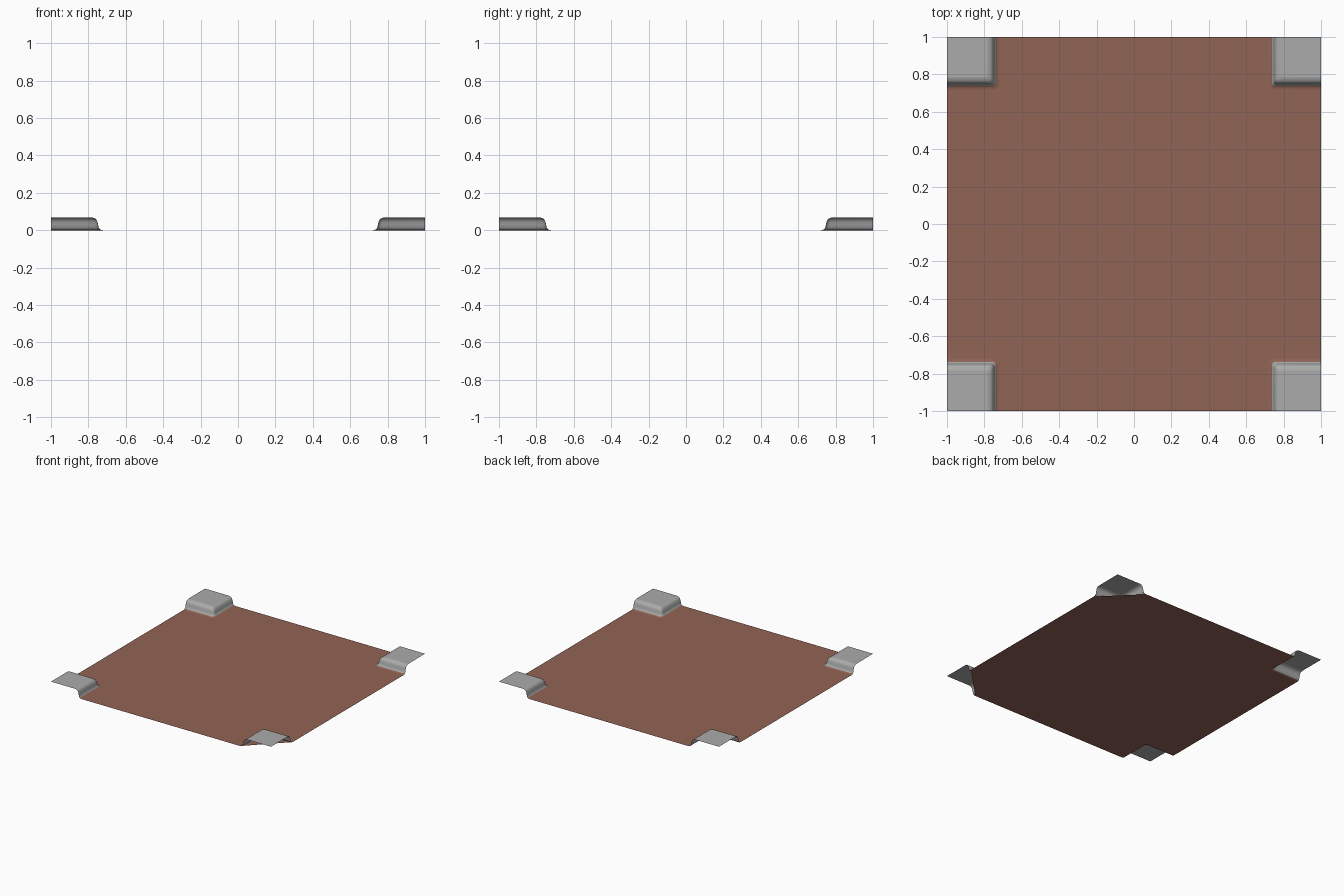
import bpy, bmesh, math

cube = bpy.data.objects.get("Cube")
if cube:
    bpy.data.objects.remove(cube, do_unlink=True)


def material(name, color):
    mat = bpy.data.materials.new(name)
    mat.use_nodes = True
    mat.diffuse_color = color
    bsdf = mat.node_tree.nodes["Principled BSDF"]
    bsdf.inputs["Base Color"].default_value = color
    bsdf.inputs["Roughness"].default_value = 0.8
    return mat


# Step profile: distance from the centre lines, and height
PROFILE = [(0.72, 0), (0.73, 0.001), (0.738, 0.005), (0.744, 0.014),
           (0.748, 0.03), (0.751, 0.045), (0.757, 0.057),
           (0.767, 0.065), (0.782, 0.069)]
RADIUS = 0.02
ARC_STEPS = 6
BROWN, GREY = 0, 1


def corner_path(u, sx, sy):
    """Rounded L around one corner, running anticlockwise about the centre."""
    pts = [(1, u)]
    for i in range(ARC_STEPS + 1):
        a = math.pi / 2 * i / ARC_STEPS
        pts.append((u + RADIUS * (1 - math.sin(a)), u + RADIUS * (1 - math.cos(a))))
    pts.append((u, 1))
    pts = [(x * sx, y * sy) for x, y in pts]
    return pts if sx * sy > 0 else pts[::-1]


bm = bmesh.new()


def add_face(verts, mat, smooth):
    face = bm.faces.new(verts)
    face.material_index = mat
    face.smooth = smooth


# Raised corners: sloped rim strips, then the flat top
floor_outline = []
for sx, sy in [(1, 1), (-1, 1), (-1, -1), (1, -1)]:
    rings = [[bm.verts.new((x, y, z)) for x, y in corner_path(u, sx, sy)]
             for u, z in PROFILE]
    for low, high in zip(rings, rings[1:]):
        mat = GREY if high[0].co.z > 0.006 else BROWN
        for i in range(len(low) - 1):
            add_face((low[i], high[i], high[i + 1], low[i + 1]), mat, True)
    tip = bm.verts.new((sx, sy, PROFILE[-1][1]))
    add_face(rings[-1][::-1] + [tip], GREY, False)
    floor_outline += rings[0]

# Flat cross-shaped floor between the corners
add_face(floor_outline, BROWN, False)
floor = max(bm.faces, key=lambda f: f.calc_area())
bmesh.ops.triangulate(bm, faces=[floor])

mesh = bpy.data.meshes.new("floor_with_raised_corners")
bm.to_mesh(mesh)
bm.free()
mesh.materials.append(material("earth brown", (0.285, 0.126, 0.09, 1)))
mesh.materials.append(material("stone grey", (0.40, 0.41, 0.40, 1)))
obj = bpy.data.objects.new("floor_with_raised_corners", mesh)
bpy.context.collection.objects.link(obj)
